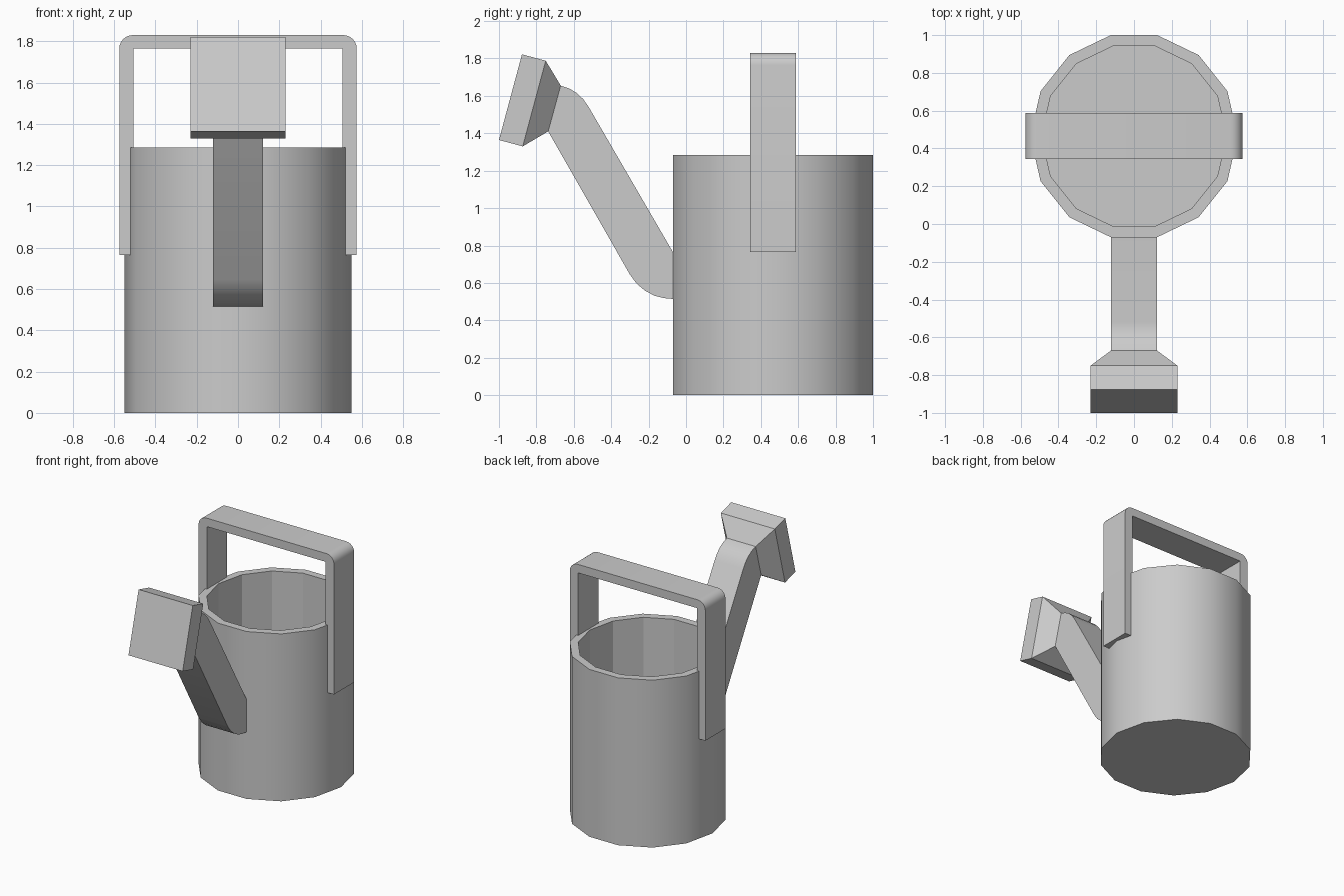
import bpy, bmesh, math

if "Cube" in bpy.data.objects:
    bpy.data.objects.remove(bpy.data.objects["Cube"])

BODY_Y = 0.465


def finish(name, bm, smooth=True):
    bmesh.ops.recalc_face_normals(bm, faces=bm.faces)
    mesh = bpy.data.meshes.new(name)
    bm.to_mesh(mesh)
    bm.free()
    obj = bpy.data.objects.new(name, mesh)
    bpy.context.collection.objects.link(obj)
    if smooth:
        bpy.ops.object.select_all(action='DESELECT')
        obj.select_set(True)
        bpy.context.view_layer.objects.active = obj
        bpy.ops.object.shade_smooth_by_angle(angle=math.radians(30))
    return obj


def loft(bm, rings):
    """Skin a list of closed rings and cap both ends."""
    rings = [[bm.verts.new(p) for p in ring] for ring in rings]
    bands = []
    for a, b in zip(rings, rings[1:]):
        n = len(a)
        bands.append([bm.faces.new((a[i], a[(i + 1) % n], b[(i + 1) % n], b[i]))
                      for i in range(n)])
    bm.faces.new(rings[0])
    bm.faces.new(rings[-1])
    return bands


def arc(cx, cy, r, a0, a1, steps):
    return [(cx + r * math.cos(math.radians(a0 + (a1 - a0) * i / steps)),
             cy + r * math.sin(math.radians(a0 + (a1 - a0) * i / steps)))
            for i in range(steps + 1)]


# Bucket: 14-sided, open top, smooth outside and faceted inside
def ring14(r, z):
    return [(x, y, z) for x, y in arc(0, BODY_Y, r, 0, 360, 14)[:-1]]


bm = bmesh.new()
bands = loft(bm, [ring14(0.549, 0), ring14(0.549, 1.285),
                  ring14(0.49, 1.285), ring14(0.49, 0.06)])
for f in bands[0]:
    f.smooth = True
for edge in {e for f in bands[0] for e in f.edges
             if abs(e.verts[0].co.z - e.verts[1].co.z) < 1e-5}:
    edge.smooth = False
finish("bucket", bm, smooth=False)

# Handle: arch with rounded outer corners and square inner corners
right = [(0.505, 0.765), (0.575, 0.765)] + arc(0.51, 1.765, 0.065, 0, 90, 6)
left = [(-x, z) for x, z in reversed(right)]
arch = right + left + [(-0.505, 1.765), (0.505, 1.765)]
bm = bmesh.new()
loft(bm, [[(x, y, z) for x, z in arch] for y in (0.343, 0.587)])
finish("handle", bm)

# Spout: curved side profile extruded across x
lower = [(-0.04, 0.515), (-0.075, 0.515), (-0.12, 0.519), (-0.17, 0.532),
         (-0.22, 0.559), (-0.265, 0.597), (-0.30, 0.645), (-0.737, 1.41)]
upper = [(-0.67, 1.655), (-0.625, 1.64), (-0.585, 1.616), (-0.55, 1.583),
         (-0.52, 1.54), (-0.07, 0.765), (-0.04, 0.765)]
bm = bmesh.new()
loft(bm, [[(x, y, z) for y, z in lower + upper] for x in (-0.122, 0.122)])
finish("spout", bm)

# Sprinkler head: flared neck and square plate, tilted with the spout
sections = [(0.122, (-0.67, 1.655), (-0.737, 1.41)),
            (0.23, (-0.75, 1.788), (-0.873, 1.33)),
            (0.23, (-0.877, 1.822), (-1.0, 1.364))]
bm = bmesh.new()
loft(bm, [[(-w, *top), (w, *top), (w, *bot), (-w, *bot)]
          for w, top, bot in sections])
finish("sprinkler_head", bm, smooth=False)
